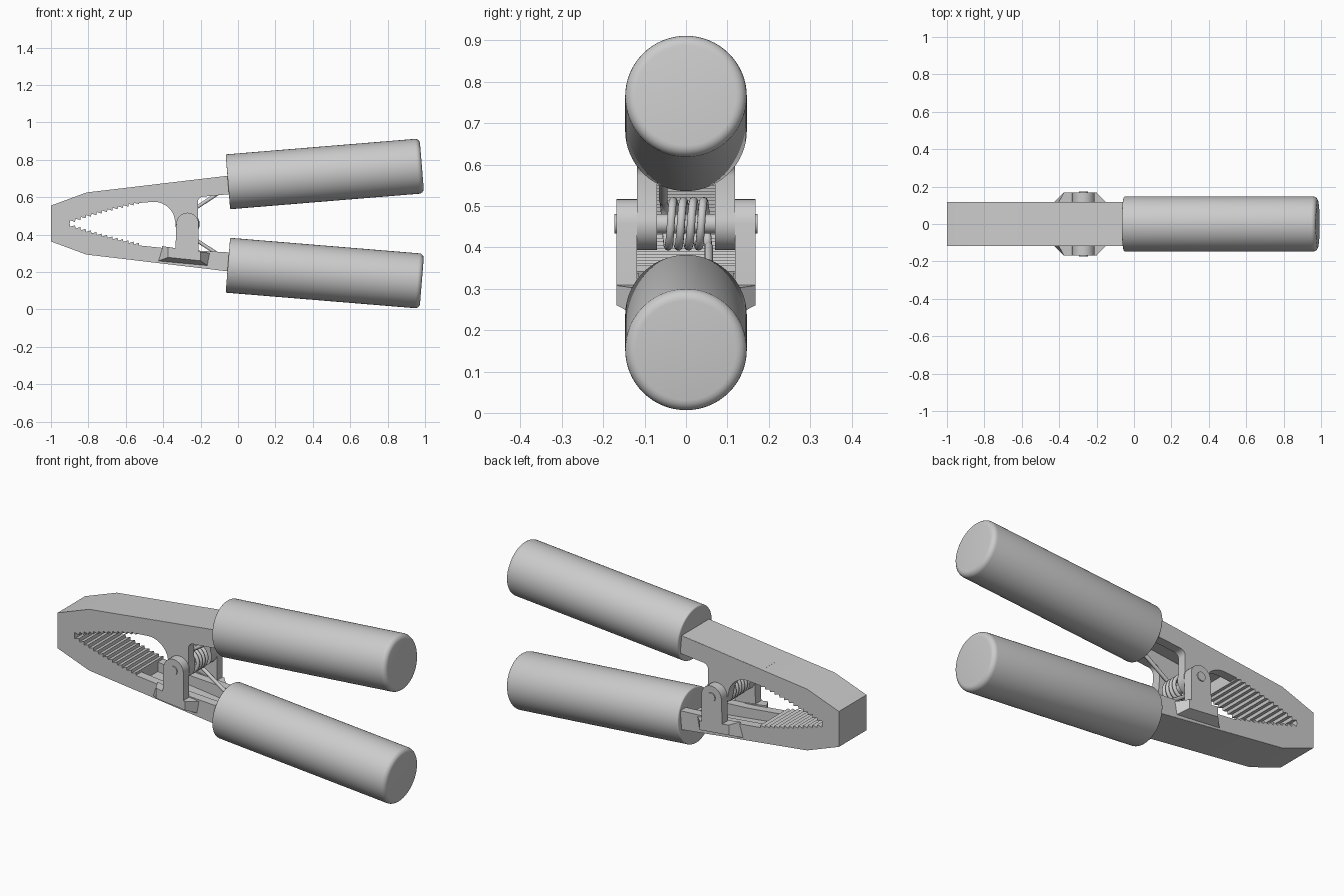
import bpy, bmesh
from math import sin, cos, pi, radians
from mathutils import Vector, Matrix

cube = bpy.data.objects.get("Cube")
if cube:
    bpy.data.objects.remove(cube, do_unlink=True)

grey = bpy.data.materials.new("light grey")
grey.use_nodes = True
colour = (0.6, 0.6, 0.6, 1)
grey.diffuse_color = colour
grey.node_tree.nodes["Principled BSDF"].inputs["Base Color"].default_value = colour

MID = 0.459                      # height of the symmetry plane between the arms
PX, PZ = -0.27, 0.457            # pivot
WIDE, INNER, OUTER = 0.118, 0.07, 0.168


def flip(points, side):
    """Upper profile for side 1, its mirror image for side -1."""
    return [(x, MID + side * (z - MID)) for x, z in points]


def arc(cx, cz, r, a0, a1, n=14):
    return [(cx + r * cos(radians(a0 + (a1 - a0) * i / n)),
             cz + r * sin(radians(a0 + (a1 - a0) * i / n))) for i in range(n + 1)]


def finish(bm, name, smooth=True):
    bmesh.ops.recalc_face_normals(bm, faces=bm.faces[:])
    mesh = bpy.data.meshes.new(name)
    bm.to_mesh(mesh)
    bm.free()
    mesh.materials.append(grey)
    ob = bpy.data.objects.new(name, mesh)
    bpy.context.collection.objects.link(ob)
    if smooth:
        activate(ob)
        bpy.ops.object.shade_smooth_by_angle(angle=radians(30))
    return ob


def activate(ob):
    bpy.ops.object.select_all(action='DESELECT')
    ob.select_set(True)
    bpy.context.view_layer.objects.active = ob


def prism(name, points, spans):
    """Extrude an x-z outline over each span of y."""
    bm = bmesh.new()
    for y0, y1 in spans:
        face = bm.faces.new([bm.verts.new((x, y0, z)) for x, z in points])
        new = bmesh.ops.extrude_face_region(bm, geom=[face])["geom"]
        bmesh.ops.translate(bm, vec=(0, y1 - y0, 0),
                            verts=[v for v in new if isinstance(v, bmesh.types.BMVert)])
    return finish(bm, name)


def pair(a, b):
    return [(-b, -a), (a, b)]


def cylinder(name, start, end, radius, bevels=None, segments=64):
    start, end = Vector(start), Vector(end)
    axis = end - start
    bm = bmesh.new()
    bmesh.ops.create_cone(bm, cap_ends=True, segments=segments, radius1=radius,
                          radius2=radius, depth=axis.length)
    for sign, width in bevels or []:
        rim = [e for e in bm.edges if all(v.co.z * sign > axis.length / 2 - 0.0001 for v in e.verts)]
        bmesh.ops.bevel(bm, geom=rim, offset=width, segments=5, profile=0.5, affect='EDGES')
    turn = axis.to_track_quat('Z', 'Y').to_matrix().to_4x4()
    bm.transform(Matrix.Translation((start + end) / 2) @ turn)
    return finish(bm, name)


# Saw-toothed biting edge running back from the tip
TEETH = 13
teeth = [(-1, MID), (-0.9, MID)]
for i in range(TEETH):
    t0, t1 = i / TEETH, (i + 1) / TEETH
    x0, x1 = -0.9 + 0.37 * t0, -0.9 + 0.37 * t1
    z0 = 0.462 + 0.125 * t0 - 0.025 * t0 * t0
    teeth += [(x0 + 0.003, z0 + 0.014), (x1, z0 + 0.006)]
jaw = teeth + [(-0.53, 0.658), (-0.81, 0.625), (-1, 0.555)]

# Channel-shaped arms
web = [(-0.54, 0.657), (0.0, 0.721), (0.0, 0.69), (-0.54, 0.626)]
plain_side = [(-0.54, 0.656), (0.0, 0.72), (0.0, 0.616), (-0.32, 0.598), (-0.54, 0.575)]
hinge_side = ([(-0.54, 0.656), (0.0, 0.72), (0.0, 0.62), (-0.185, 0.603)]
              + arc(-0.185, 0.573, 0.03, 90, 180, 5)
              + arc(PX, PZ, 0.063, 25, -180)
              + arc(-0.45, 0.46, 0.115, 20, 95, 10) + [(-0.54, 0.568)])

for side, label, flange in ((1, "upper", hinge_side), (-1, "lower", plain_side)):
    prism(label + "_jaw", flip(jaw, side), [(-WIDE, WIDE)])
    prism(label + "_arm_web", flip(web, side), [(-WIDE + 0.001, WIDE - 0.001)])
    prism(label + "_arm_sides", flip(flange, side), pair(INNER, WIDE))
    # Padded grip with a rounded outer end
    (x0, z0), (x1, z1) = flip([(-0.054, 0.682), (0.983, 0.767)], side)
    cylinder(label + "_grip", (x0, 0, z0), (x1, 0, z1), 0.147, [(1, 0.026), (-1, 0.008)])

# Hinge ears of the lower arm, outside the upper ones
ear = [(-0.335, 0.3), (-0.21, 0.29)] + arc(PX, PZ, 0.06, 0, 180)
prism("lower_hinge_ears", ear, pair(WIDE, OUTER))

# Flared blocks that carry the ears
bm = bmesh.new()
for side in (-1, 1):
    inner = [(-0.43, 0.257), (-0.16, 0.232), (-0.147, 0.3), (-0.405, 0.338)]
    outer = [(-0.375, 0.278), (-0.2, 0.26), (-0.2, 0.308), (-0.375, 0.333)]
    a = [bm.verts.new((x, side * (WIDE - 0.005), z)) for x, z in inner]
    b = [bm.verts.new((x, side * OUTER, z)) for x, z in outer]
    bm.faces.new(a)
    bm.faces.new(b)
    for i in range(4):
        j = (i + 1) % 4
        bm.faces.new((a[i], a[j], b[j], b[i]))
finish(bm, "hinge_blocks", smooth=False)

# Hinge pin
cylinder("hinge_pin", (PX, -0.173, PZ), (PX, 0.173, PZ), 0.024, segments=32)

# Torsion spring: coil with one leg reaching into each arm
TURNS, STEPS, R = 4.5, 120, 0.055
path = [(-0.04, -0.055, 0.665)]
for i in range(STEPS + 1):
    t = i / STEPS
    a = pi / 2 + 2 * pi * TURNS * t
    path.append((PX + R * cos(a), -0.055 + 0.11 * t, PZ + R * sin(a)))
path.append((-0.04, 0.055, 0.25))
curve = bpy.data.curves.new("spring", 'CURVE')
curve.dimensions = '3D'
curve.bevel_depth = 0.01
curve.bevel_resolution = 3
curve.use_fill_caps = True
line = curve.splines.new('POLY')
line.points.add(len(path) - 1)
for point, co in zip(line.points, path):
    point.co = (*co, 1)
curve.materials.append(grey)
spring = bpy.data.objects.new("spring", curve)
bpy.context.collection.objects.link(spring)
activate(spring)
bpy.ops.object.convert(target='MESH')
bpy.ops.object.shade_smooth_by_angle(angle=radians(40))
